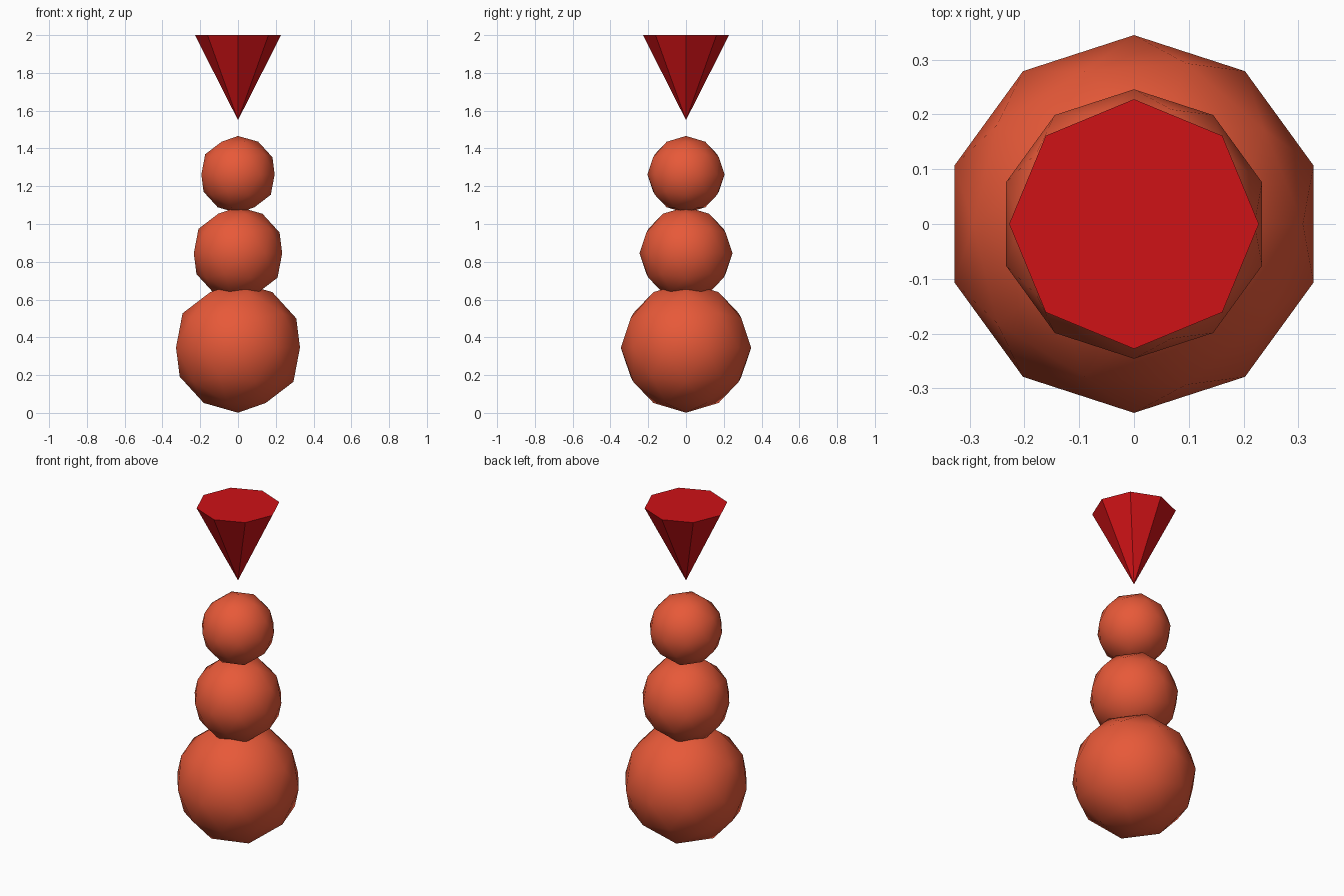
import bpy

if "Cube" in bpy.data.objects:
    bpy.data.objects.remove(bpy.data.objects["Cube"])


def material(name, color):
    mat = bpy.data.materials.new(name)
    mat.diffuse_color = color
    mat.use_nodes = True
    mat.node_tree.nodes["Principled BSDF"].inputs["Base Color"].default_value = mat.diffuse_color
    return mat


orange = material("orange_red", (0.8, 0.1, 0.04, 1))
red = material("deep_red", (0.62, 0.006, 0.008, 1))

# Stacked body balls: name, radius, centre height
for name, radius, z in (("lower_ball", 0.345, 0.346),
                        ("middle_ball", 0.246, 0.845),
                        ("top_ball", 0.204, 1.262)):
    bpy.ops.mesh.primitive_ico_sphere_add(subdivisions=2, radius=radius, location=(0, 0, z))
    ball = bpy.context.object
    ball.name = name
    ball.data.materials.append(orange)
    bpy.ops.object.shade_smooth()

# Floating eight-sided marker, point down
bpy.ops.mesh.primitive_cone_add(vertices=8, radius1=0, radius2=0.228, depth=0.45,
                                location=(0, 0, 1.775))
marker = bpy.context.object
marker.name = "floating_marker"
marker.data.materials.append(red)
